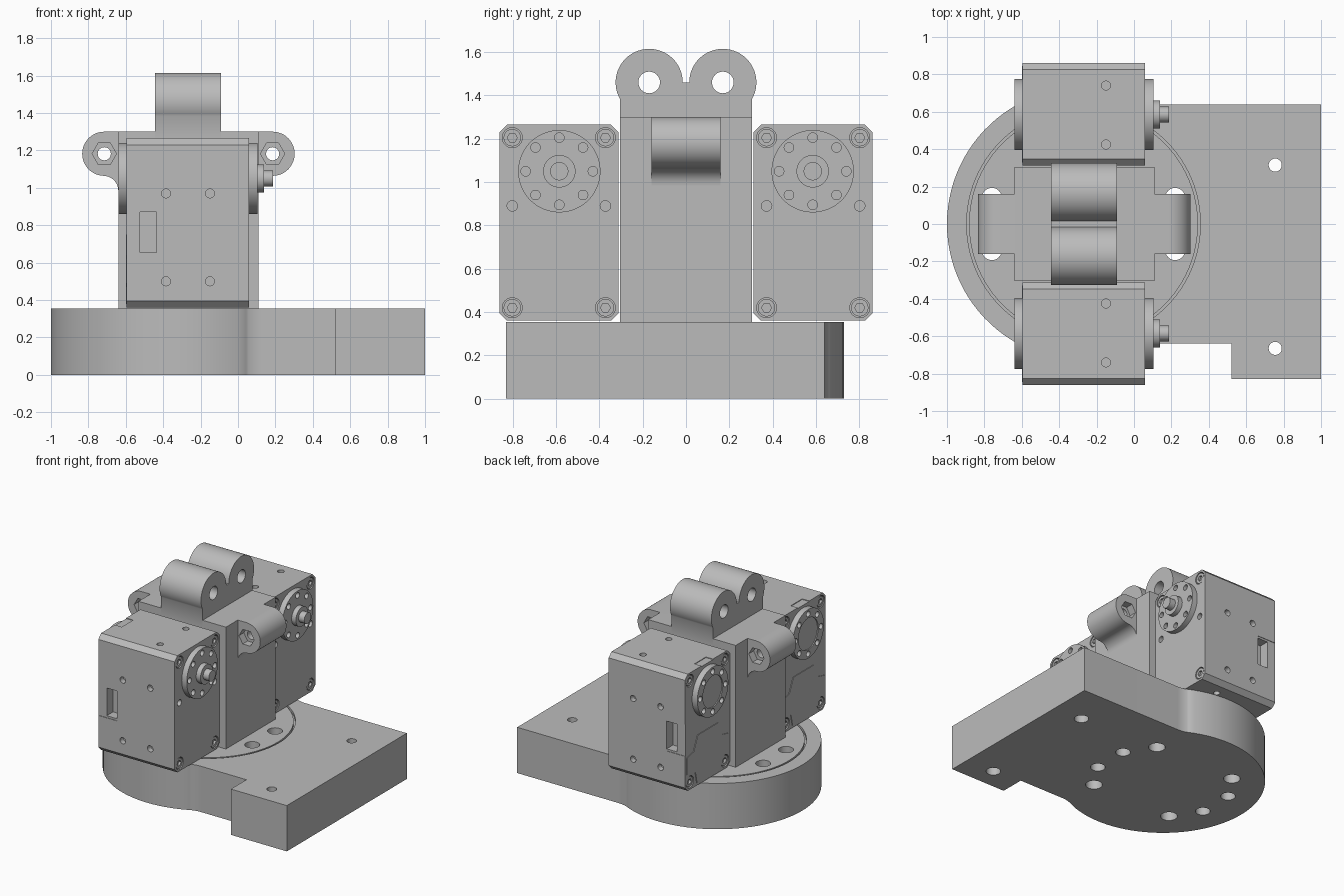
import bpy, bmesh
from math import radians, cos, sin

cube = bpy.data.objects.get("Cube")
if cube:
    bpy.data.objects.remove(cube, do_unlink=True)

grey = bpy.data.materials.new("plain grey")
grey.use_nodes = True
grey.diffuse_color = (0.5, 0.5, 0.5, 1)
grey.node_tree.nodes["Principled BSDF"].inputs["Base Color"].default_value = (0.5, 0.5, 0.5, 1)


# Profile helpers: a prism is (points, axis, start, end)
def arc(cx, cy, r, a0, a1, n=24):
    angles = [radians(a0 + (a1 - a0) * i / n) for i in range(n + 1)]
    return [(cx + r * cos(a), cy + r * sin(a)) for a in angles]


def disc(cx, cy, r, axis, a, b, n=32):
    return arc(cx, cy, r, 0, 360, n)[:-1], axis, a, b


def rect(x0, x1, y0, y1, axis, a, b):
    return [(x0, y0), (x1, y0), (x1, y1), (x0, y1)], axis, a, b


def place(p, axis, t):
    return {"X": (t, p[0], p[1]), "Y": (p[0], t, p[1]), "Z": (p[0], p[1], t)}[axis]


def mesh_object(name, prisms):
    bm = bmesh.new()
    for pts, axis, a, b in prisms:
        low = [bm.verts.new(place(p, axis, a)) for p in pts]
        high = [bm.verts.new(place(p, axis, b)) for p in pts]
        bm.faces.new(low[::-1])
        bm.faces.new(high)
        for i in range(len(pts)):
            j = (i + 1) % len(pts)
            bm.faces.new((low[i], low[j], high[j], high[i]))
    bmesh.ops.recalc_face_normals(bm, faces=bm.faces)
    mesh = bpy.data.meshes.new(name)
    bm.to_mesh(mesh)
    bm.free()
    mesh.materials.append(grey)
    ob = bpy.data.objects.new(name, mesh)
    bpy.context.collection.objects.link(ob)
    return ob


def solid(name, prisms, *cut_groups):
    """Build prisms, subtract each group of separate cutters, smooth the curves."""
    ob = mesh_object(name, prisms)
    bpy.ops.object.select_all(action="DESELECT")
    ob.select_set(True)
    bpy.context.view_layer.objects.active = ob
    for cuts in cut_groups:
        cutter = mesh_object("cutter", cuts)
        cutter.hide_render = True
        mod = ob.modifiers.new("cut", "BOOLEAN")
        mod.operation = "DIFFERENCE"
        mod.solver = "EXACT"
        mod.object = cutter
        bpy.ops.object.modifier_apply(modifier=mod.name)
        bpy.data.objects.remove(cutter, do_unlink=True)
    bpy.ops.object.shade_smooth_by_angle(angle=radians(30))
    return ob


CX = -0.27          # turntable axis
SIGNS = (-1, 1)
TOP = 0.355         # top of the base

# Base: round end blended into a stepped plate
outline = (arc(0.129, 0.84, 0.2, 270, 244.6, 6) + arc(CX, 0, 0.73, 64.6, 295.4, 64)
           + arc(0.129, -0.84, 0.2, 115.4, 90, 6)
           + [(0.52, -0.64), (0.52, -0.83), (1, -0.83), (1, 0.64)])
plate_holes = [(0.755, 0.315), (0.755, -0.665)]
ring_holes = [disc(CX + i * 0.49, j * 0.14, 0.053, "Z", -0.1, 0.5) for i in SIGNS for j in SIGNS]
deep_holes = [disc(CX + i * 0.35, j * 0.35, 0.06, "Z", -0.1, 0.28) for i in SIGNS for j in SIGNS]
solid("base", [(outline, "Z", 0, TOP)],
      [disc(CX, 0, 0.625, "Z", 0.335, 0.5, 96)],
      ring_holes + deep_holes + [disc(x, y, 0.035, "Z", -0.1, 0.5) for x, y in plate_holes],
      [disc(x, y, 0.052, "Z", -0.1, 0.15) for x, y in plate_holes])
solid("turntable", [disc(CX, 0, 0.612, "Z", 0.33, TOP, 96)], ring_holes)

# Centre block with twin top lugs and side ears
solid("centre_block", [rect(-0.64, 0.11, -0.305, 0.305, "Z", 0.35, 1.3)])
lug = ([(0.305, 1.25)] + arc(0.17, 1.46, 0.155, -29.4, 180, 40)
       + arc(-0.17, 1.46, 0.155, 0, 209.4, 40) + [(-0.305, 1.25)])
solid("top_lugs", [(lug, "X", -0.445, -0.09)],
      [disc(s * 0.17, 1.46, 0.05, "X", -1, 1) for s in SIGNS])
ear = ([(0.05, 1.3)] + arc(0.185, 1.182, 0.118, 90, -90)
       + arc(0.19, 0.984, 0.08, 90, 180, 10) + [(0.05, 0.98)])
for s, side in ((1, "left"), (-1, "right")):
    mx = 0 if s == 1 else -0.53
    cx = mx + s * 0.185
    solid(side + "_ear", [([(mx + s * x, z) for x, z in ear], "Y", -0.16, 0.16)],
          [disc(cx, 1.182, 0.035, "Y", -1, 1)],
          [disc(cx, 1.182, 0.065, "Y", t * 0.1, t * 0.3, 6) for t in SIGNS])


# Motors, front and back
def motor(s, name):
    x0, x1, cy, cz = -0.595, 0.06, s * 0.585, 1.05
    inner, outer, low, high, c = 0.312, 0.862, 0.36, 1.265, 0.035
    body = [(inner + c, low), (outer - c, low), (outer, low + c), (outer, high - c),
            (outer - c, high), (inner + c, high), (inner, high - c), (inner, low + c)]
    body = [(s * y, z) for y, z in body]
    corners = [(s * y, z) for y in (0.372, 0.802) for z in (0.42, 1.205)]
    small = [disc(x, z, 0.024, "Y", s * 0.82, s) for x in (-0.385, -0.15) for z in (0.5, 0.97)]
    small += [disc(-0.15, s * y, 0.024, "Z", a, b) for y in (0.425, 0.74)
              for a, b in ((0.3, 0.4), (1.22, 1.4))]
    small += [disc(s * y, 0.89, 0.024, "X", 0.02, 0.2) for y in (0.372, 0.802)]
    recess = [disc(y, z, 0.046, "X", a, b) for y, z in corners
              for a, b in ((-0.8, x0 + 0.03), (x1 - 0.03, 0.2))]
    socket = rect(-0.525, -0.435, 0.655, 0.87, "Y", s * 0.78, s)
    label = rect(-0.7, -0.435, 0.64, 0.885, "Y", s * 0.858, s)
    notch = rect(-0.7, -0.535, s * 0.52, s * 0.66, "Z", 1.26, 1.4)
    solid(name + "_motor_body", [(body, "X", x0, x1)], [label, notch], [socket], small, recess)

    # Socket-head screws in the corners
    heads, hexes = [], []
    for y, z in corners:
        heads += [disc(y, z, 0.04, "X", x1 - 0.035, x1 - 0.004),
                  disc(y, z, 0.04, "X", x0 + 0.004, x0 + 0.035)]
        hexes += [disc(y, z, 0.023, "X", x1 - 0.022, x1 + 0.1, 6),
                  disc(y, z, 0.023, "X", x0 - 0.1, x0 + 0.022, 6)]
    solid(name + "_motor_screws", heads, hexes)

    # Drive horn with hub and shaft, and the idler horn opposite
    bolts = [arc(cy, cz, 0.155, 0, 360, 8)[i] for i in range(8)]
    solid(name + "_drive_horn", [disc(cy, cz, 0.19, "X", x1 - 0.01, 0.103, 64)],
          [disc(y, z, 0.022, "X", 0.075, 0.2, 20) for y, z in bolts])
    solid(name + "_drive_hub", [disc(cy, cz, 0.075, "X", 0.09, 0.14)])
    solid(name + "_drive_shaft", [disc(cy, cz, 0.042, "X", 0.1, 0.188)])
    solid(name + "_idler_horn", [disc(cy, cz, 0.19, "X", -0.64, x0 + 0.01, 64)],
          [disc(y, z, 0.022, "X", -0.8, -0.612, 20) for y, z in bolts],
          [disc(cy, cz, 0.122, "X", -0.8, -0.632, 48)])

    # Thin cable cover on the idler side
    cover = [(0.33, 0.49), (0.33, 0.62), (0.41, 0.64), (0.46, 0.75), (0.71, 0.75),
             (0.76, 0.64), (0.845, 0.62), (0.845, 0.49), (0.74, 0.47), (0.72, 0.38),
             (0.45, 0.38), (0.43, 0.47)]
    solid(name + "_cable_cover", [([(s * y, z) for y, z in cover], "X", x0 - 0.005, x0 + 0.01)])


motor(-1, "front")
motor(1, "back")
